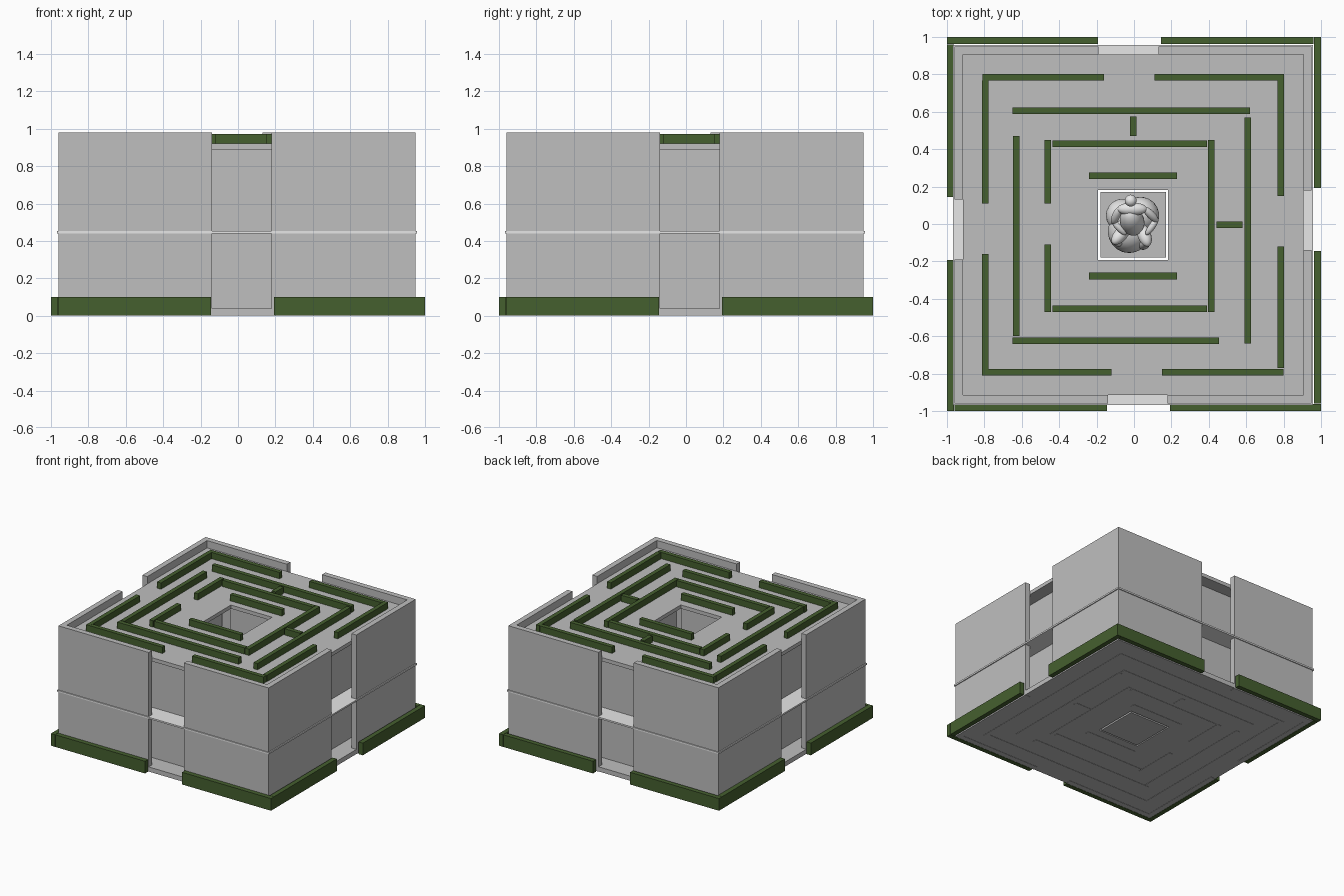
import bpy, bmesh
from math import radians
from mathutils import Vector, Matrix

cube = bpy.data.objects.get("Cube")
if cube:
    bpy.data.objects.remove(cube, do_unlink=True)


def make_material(name, rgb):
    m = bpy.data.materials.new(name)
    m.use_nodes = True
    color = (*rgb, 1)
    m.diffuse_color = color
    m.node_tree.nodes["Principled BSDF"].inputs["Base Color"].default_value = color
    return m


STONE = make_material("grey_stone", (0.52, 0.52, 0.52))
PALE = make_material("pale_stone", (0.8, 0.8, 0.8))
HEDGE = make_material("hedge_green", (0.06, 0.115, 0.028))
CENTRE = Vector((-0.005, -0.005, 0))


def finish(name, bm, material):
    bmesh.ops.recalc_face_normals(bm, faces=bm.faces)
    mesh = bpy.data.meshes.new(name)
    bm.to_mesh(mesh)
    bm.free()
    mesh.materials.append(material)
    obj = bpy.data.objects.new(name, mesh)
    bpy.context.collection.objects.link(obj)
    return obj


def add_box(bm, low, high):
    low, high = Vector(low), Vector(high)
    matrix = Matrix.Translation((low + high) / 2) @ Matrix.Diagonal((*(high - low), 1))
    bmesh.ops.create_cube(bm, size=1, matrix=matrix)


def square_frame(name, half, hole, bottom, top, material):
    """Square block with a square well through its middle."""
    bm = bmesh.new()
    section = [(half, bottom), (half, top), (hole, top), (hole, bottom)]
    corners = [(-1, -1), (1, -1), (1, 1), (-1, 1)]
    rings = [[bm.verts.new(CENTRE + Vector((x * r, y * r, z))) for x, y in corners]
             for r, z in section]
    for i in range(4):
        a, b = rings[i - 1], rings[i]
        for j in range(4):
            bm.faces.new((a[j - 1], a[j], b[j], b[j - 1]))
    return finish(name, bm, material)


# Floors; the middle one shows as a thin band outside the walls
WELL = 0.187
square_frame("ground_floor", 0.955, WELL, 0.002, 0.04, STONE)
square_frame("middle_floor", 0.963, WELL, 0.44, 0.453, PALE)
square_frame("roof", 0.91, WELL, 0.89, 0.92, STONE)

# Closed wall set back behind the doorways
square_frame("recessed_wall", 0.805, 0.77, 0, 0.89, STONE)

# Outer walls and ground hedges: one side repeated by quarter turns
SIDES = ("front", "right", "back", "left")


def ring(name, runs, outer, inner, top, centre, material):
    for turn, side in enumerate(SIDES):
        bm = bmesh.new()
        for start, end in runs:
            add_box(bm, (start, outer, 0), (end, inner, top))
        bmesh.ops.rotate(bm, verts=bm.verts, cent=centre,
                         matrix=Matrix.Rotation(radians(90 * turn), 3, "Z"))
        finish(side + "_" + name, bm, material)


ring("outer_wall", [(-0.915, -0.14), (0.18, 0.95)], -0.96, -0.915, 0.98, CENTRE, STONE)
ring("ground_hedge", [(-0.96, -0.145), (0.192, 1.0)], -1, -0.962, 0.1, (0, 0, 0), HEDGE)

# Maze plan: position across, then start and end along the run
OUTER_X = [(0.785, -0.81, -0.16), (0.785, 0.11, 0.767),
           (-0.793, -0.777, -0.12), (-0.793, 0.15, 0.8)]
OUTER_Y = [(0.785, 0.15, 0.803), (0.785, -0.77, -0.12),
           (-0.795, 0.11, 0.767), (-0.795, -0.81, -0.16)]
INNER_X = [(0.606, -0.65, 0.62), (-0.623, -0.65, 0.455),
           (0.43, -0.435, 0.39), (-0.453, -0.435, 0.39),
           (0.257, -0.24, 0.23), (-0.278, -0.24, 0.23), (-0.004, 0.44, 0.58)]
INNER_Y = [(0.608, -0.64, 0.57), (-0.63, -0.6, 0.47), (0.412, -0.47, 0.45),
           (-0.46, 0.11, 0.45), (-0.46, -0.47, -0.11), (-0.005, 0.47, 0.575)]
T = 0.0175


def maze(name, along_x, along_y, bottom, top, material):
    bm = bmesh.new()
    for y, start, end in along_x:
        add_box(bm, (start, y - T, bottom), (end, y + T, top))
    for x, start, end in along_y:
        add_box(bm, (x - T, start, bottom), (x + T, end, top))
    return finish(name, bm, material)


maze("inner_maze_walls", INNER_X, INNER_Y, 0, 0.89, STONE)
maze("roof_hedges", OUTER_X + INNER_X, OUTER_Y + INNER_Y, 0.915, 0.972, HEDGE)

# Plinth standing free inside the well
plinth = bmesh.new()
add_box(plinth, (-0.18, -0.18, 0), (0.17, 0.17, 0.04))
finish("plinth", plinth, STONE)


# Seated figure on a rock
def limb(bm, a, b, r):
    """Ellipsoid stretched from a to b."""
    a, b = Vector(a), Vector(b)
    axis = b - a
    matrix = (Matrix.Translation((a + b) / 2)
              @ axis.to_track_quat("Z", "Y").to_matrix().to_4x4()
              @ Matrix.Diagonal((r, r, axis.length / 2 + r * 0.6, 1)))
    bmesh.ops.create_icosphere(bm, subdivisions=3, radius=1, matrix=matrix)


def smooth_figure(name, parts):
    bm = bmesh.new()
    for part in parts:
        limb(bm, *part)
    for f in bm.faces:
        f.smooth = True
    return finish(name, bm, PALE)


smooth_figure("statue_rock", [
    ((-0.03, -0.05, 0.11), (-0.02, -0.03, 0.23), 0.115),
    ((0.04, 0.04, 0.1), (0.03, 0.05, 0.22), 0.1),
    ((-0.06, 0.05, 0.1), (-0.06, 0.04, 0.22), 0.09),
])
smooth_figure("statue_body", [
    ((0, -0.02, 0.3), (-0.02, 0.05, 0.43), 0.065),
    ((-0.07, 0.08, 0.44), (0.05, 0.08, 0.44), 0.035),
    ((-0.02, 0.12, 0.49), (-0.015, 0.13, 0.51), 0.032),
])
smooth_figure("statue_limbs", [
    ((-0.04, -0.02, 0.31), (-0.1, -0.09, 0.34), 0.036),
    ((-0.1, -0.09, 0.34), (-0.07, -0.1, 0.15), 0.026),
    ((0.04, -0.02, 0.31), (0.07, -0.1, 0.34), 0.036),
    ((0.07, -0.1, 0.34), (0.04, -0.12, 0.15), 0.026),
    ((0.06, 0.08, 0.44), (0.12, 0.02, 0.39), 0.022),
    ((0.12, 0.02, 0.39), (0.07, -0.05, 0.37), 0.018),
    ((-0.08, 0.08, 0.44), (-0.11, 0.01, 0.38), 0.022),
    ((-0.11, 0.01, 0.38), (-0.05, -0.05, 0.36), 0.018),
])
